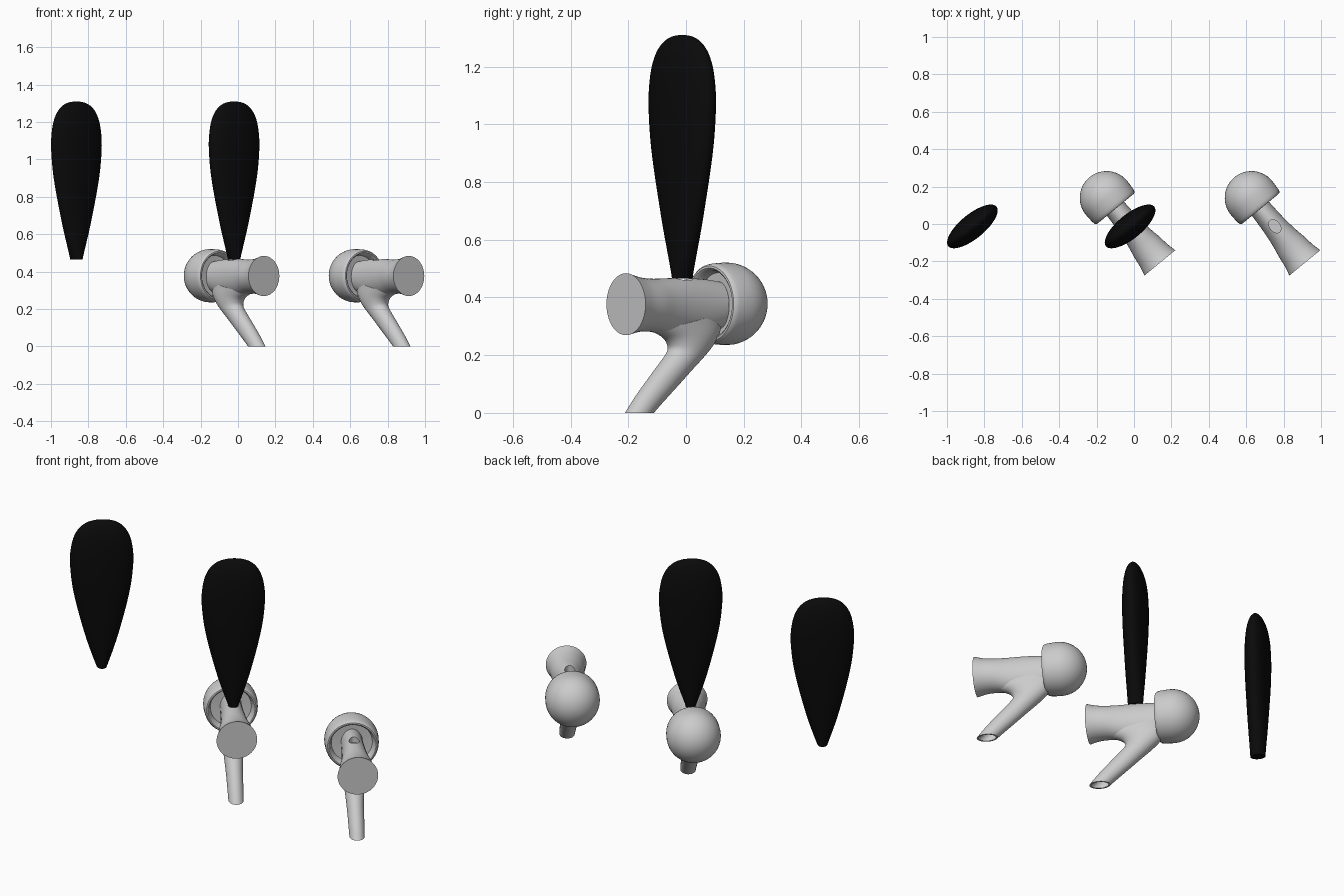
import bpy, bmesh, math
from mathutils import Vector

if "Cube" in bpy.data.objects:
    bpy.data.objects.remove(bpy.data.objects["Cube"])

N = 40
D = Vector((0.634, -0.773, 0))      # tap axis, back to front
P = Vector((0.773, 0.634, 0))       # sideways
BALL = Vector((-0.147, 0.14, 0))    # axis origin under the ball


def smooth_rows(rows, steps=4):
    """Catmull-Rom interpolation of section parameters."""
    out = []
    for i in range(len(rows) - 1):
        a, b = rows[max(i - 1, 0)], rows[i]
        c, d = rows[i + 1], rows[min(i + 2, len(rows) - 1)]
        for k in range(steps):
            t = k / steps
            out.append([0.5 * (2 * q + (r - p) * t + (2 * p - 5 * q + 4 * r - s) * t * t
                               + (3 * q - p - 3 * r + s) * t ** 3)
                        for p, q, r, s in zip(a, b, c, d)])
    out.append(list(rows[-1]))
    return out


def ellipse(center, u, v):
    return [center + u * math.cos(2 * math.pi * i / N) + v * math.sin(2 * math.pi * i / N)
            for i in range(N)]


def loft(name, rings):
    bm = bmesh.new()
    vs = [[bm.verts.new(p) for p in ring] for ring in rings]
    for a, b in zip(vs, vs[1:]):
        for i in range(N):
            j = (i + 1) % N
            bm.faces.new((a[i], a[j], b[j], b[i]))
    bm.faces.new(vs[0])
    bm.faces.new(vs[-1])
    bmesh.ops.recalc_face_normals(bm, faces=bm.faces)
    me = bpy.data.meshes.new(name)
    bm.to_mesh(me)
    bm.free()
    ob = bpy.data.objects.new(name, me)
    bpy.context.collection.objects.link(ob)
    return ob


def finish(ob):
    bpy.ops.object.select_all(action='DESELECT')
    bpy.context.view_layer.objects.active = ob
    ob.select_set(True)
    bpy.ops.object.shade_smooth_by_angle(angle=math.radians(35))


def copy(ob, name, x):
    c = ob.copy()
    c.name = name
    c.location.x += x
    bpy.context.collection.objects.link(c)


UP = Vector((0, 0, 1))

# Shaft: (s, top z, bottom z, half width)
shaft_rows = [(0.035, 0.455, 0.29, 0.058), (0.10, 0.463, 0.272, 0.060),
              (0.197, 0.468, 0.268, 0.066), (0.28, 0.466, 0.272, 0.076),
              (0.34, 0.465, 0.281, 0.087), (0.40, 0.471, 0.280, 0.095),
              (0.45, 0.484, 0.269, 0.107)]
shaft = loft("tap_shaft", [ellipse(BALL + D * s + UP * (t + b) / 2, P * w, UP * (t - b) / 2)
                           for s, t, b, w in smooth_rows(shaft_rows)])

# Socket for the handle in the top of the shaft
mid = BALL + D * 0.197
cutter = loft("socket_cutter", [ellipse(mid + UP * z, D * 0.04, P * 0.027) for z in (0.435, 0.55)])
cutter.hide_render = True
mod = shaft.modifiers.new("socket", 'BOOLEAN')
mod.operation = 'DIFFERENCE'
mod.solver = 'EXACT'
mod.object = cutter
bpy.context.view_layer.objects.active = shaft
bpy.ops.object.modifier_apply(modifier=mod.name)
bpy.data.objects.remove(cutter)

# Spout: (front s, front z, back s, back z, half width), with a hollow mouth
spout_rows = [(0.446, 0, 0.334, 0, 0.040), (0.397, 0.06, 0.300, 0.03, 0.042),
              (0.332, 0.13, 0.230, 0.09, 0.045), (0.288, 0.175, 0.170, 0.143, 0.049),
              (0.253, 0.215, 0.110, 0.195, 0.054), (0.258, 0.243, 0.065, 0.24, 0.059),
              (0.285, 0.265, 0.035, 0.29, 0.061), (0.34, 0.286, 0.035, 0.35, 0.060)]
mouth = [(0.396, 0.04, 0.304, 0.04, 0.032), (0.436, 0, 0.344, 0, 0.033)]


def spout_ring(fs, fz, bs, bz, w):
    f, b = BALL + D * fs + UP * fz, BALL + D * bs + UP * bz
    return ellipse((f + b) / 2, (f - b) / 2, P * w)


spout = loft("tap_spout", [spout_ring(*r) for r in mouth + smooth_rows(spout_rows)])

# Rounded cup behind the shaft, with a recessed front
R = 0.143
cup_profile = [(-R * math.cos(a), R * math.sin(a))
               for a in [0.02 + (math.pi / 2 - 0.02) * i / 12 for i in range(13)]]
cup_profile += [(0.03, 0.142), (0.055, 0.140), (0.068, 0.137), (0.075, 0.131),
                (0.076, 0.124), (0.070, 0.117), (0.035, 0.108), (0.03, 0.04)]
cup = loft("tap_cup", [ellipse(BALL + D * s + UP * 0.378, P * r, UP * r) for s, r in cup_profile])

# Handle: (z, half width, half depth)
handle_rows = [(0.465, 0.027, 0.040), (0.55, 0.057, 0.045), (0.65, 0.088, 0.051),
               (0.80, 0.127, 0.058), (0.92, 0.152, 0.063), (1.02, 0.164, 0.065),
               (1.10, 0.167, 0.064), (1.17, 0.159, 0.060), (1.22, 0.145, 0.053),
               (1.26, 0.122, 0.043), (1.29, 0.088, 0.029), (1.305, 0.048, 0.015),
               (1.31, 0.004, 0.002)]
center = Vector((-0.021, -0.013, 0))
handle = loft("handle", [ellipse(center + UP * z, P * a, D * b)
                         for z, a, b in smooth_rows(handle_rows, 3)])
black = bpy.data.materials.new("black")
black.diffuse_color = (0.003, 0.003, 0.003, 1)
black.use_nodes = True
black.node_tree.nodes["Principled BSDF"].inputs["Base Color"].default_value = black.diffuse_color
handle.data.materials.append(black)

for ob in (shaft, spout, cup, handle):
    finish(ob)

# Separate parts on each side of the assembled tap
copy(handle, "loose_handle", -0.843)
for ob in (shaft, spout, cup):
    copy(ob, "loose_" + ob.name, 0.775)
